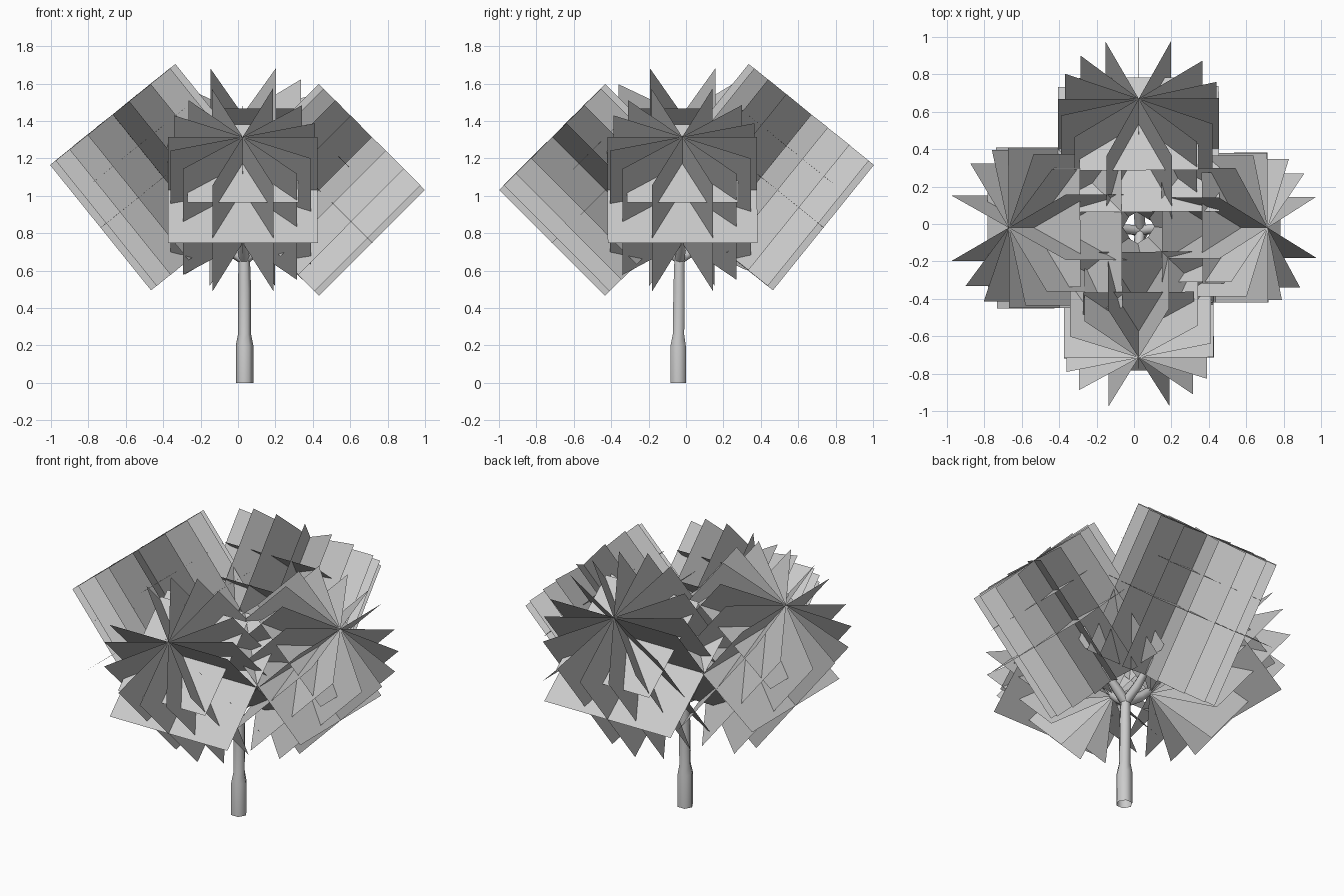
import bpy, bmesh
from math import sin, cos, pi, radians
from mathutils import Vector

if "Cube" in bpy.data.objects:
    bpy.data.objects.remove(bpy.data.objects["Cube"])


def finish(bm, name, smooth=False):
    me = bpy.data.meshes.new(name)
    bm.to_mesh(me)
    bm.free()
    ob = bpy.data.objects.new(name, me)
    bpy.context.collection.objects.link(ob)
    for p in me.polygons:
        p.use_smooth = smooth
    return ob


def tube(name, path, sides=6):
    """Open-ended tube through (point, radius) pairs."""
    bm = bmesh.new()
    pts = [Vector(p) for p, r in path]
    rings = []
    for i, (p, r) in enumerate(path):
        d = pts[min(i + 1, len(pts) - 1)] - pts[max(i - 1, 0)]
        q = Vector((0, 0, 1)).rotation_difference(d.normalized())
        rings.append([bm.verts.new(pts[i] + q @ Vector((r * cos(2 * pi * k / sides),
                      r * sin(2 * pi * k / sides), 0))) for k in range(sides)])
    for a, b in zip(rings, rings[1:]):
        for k in range(sides):
            n = (k + 1) % sides
            bm.faces.new((a[k], a[n], b[n], b[k]))
    return finish(bm, name, True)


# Slightly uneven angles of the leaf cards, measured from the cluster's top
CARD_ANGLES = (0, 24, 53, 75, 90, 114, 134, 156)


def foliage(name, base, tip, heading):
    """Eight square leaf cards crossing on one axis, plus two cross cards."""
    base, tip = Vector(base), Vector(tip)
    h = (tip - base).length / 2
    axis = (tip - base).normalized()
    side = Vector((-sin(heading), cos(heading), 0))
    up = axis.cross(side)
    bm = bmesh.new()

    def card(center, u, v):
        bm.faces.new([bm.verts.new(center + a * u + b * v)
                      for a, b in ((-1, -1), (1, -1), (1, 1), (-1, 1))])

    for a in map(radians, CARD_ANGLES):
        card((base + tip) / 2, (up * cos(a) + side * sin(a)) * h, axis * h)
    for t, s in ((0.5, 1.0), (0.75, 0.74)):
        card(base.lerp(tip, t), side * h * s, up * h * s)
    return finish(bm, name)


# Trunk
tube("trunk", [((0.035, -0.042, 0), 0.047), ((0.035, -0.042, 0.2), 0.047),
               ((0.035, -0.04, 0.26), 0.035), ((0.035, -0.037, 0.5), 0.035),
               ((0.033, -0.035, 0.69), 0.030)])

# Branches and leaf clusters: steep ones left and back, flatter ones right and front
cx, cy = 0.025, -0.02
clusters = [
    ("right", (0.15, cy, 0.748), (0.715, cy, 1.315), 0),
    ("back", (cx, 0.13, 0.765), (cx, 0.67, 1.435), 90),
    ("left", (-0.13, cy, 0.765), (-0.67, cy, 1.435), 180),
    ("front", (cx, -0.15, 0.748), (cx, -0.715, 1.315), 270),
]
fork = Vector((0.033, -0.035, 0.66))
for side, base, tip, deg in clusters:
    b, t = Vector(base), Vector(tip)
    tube(side + "_branch", [(fork, 0.03), (fork.lerp(b, 0.6), 0.028),
                            (b.lerp(t, 0.12), 0.018)])
    foliage(side + "_foliage", base, tip, radians(deg + 0.4))
